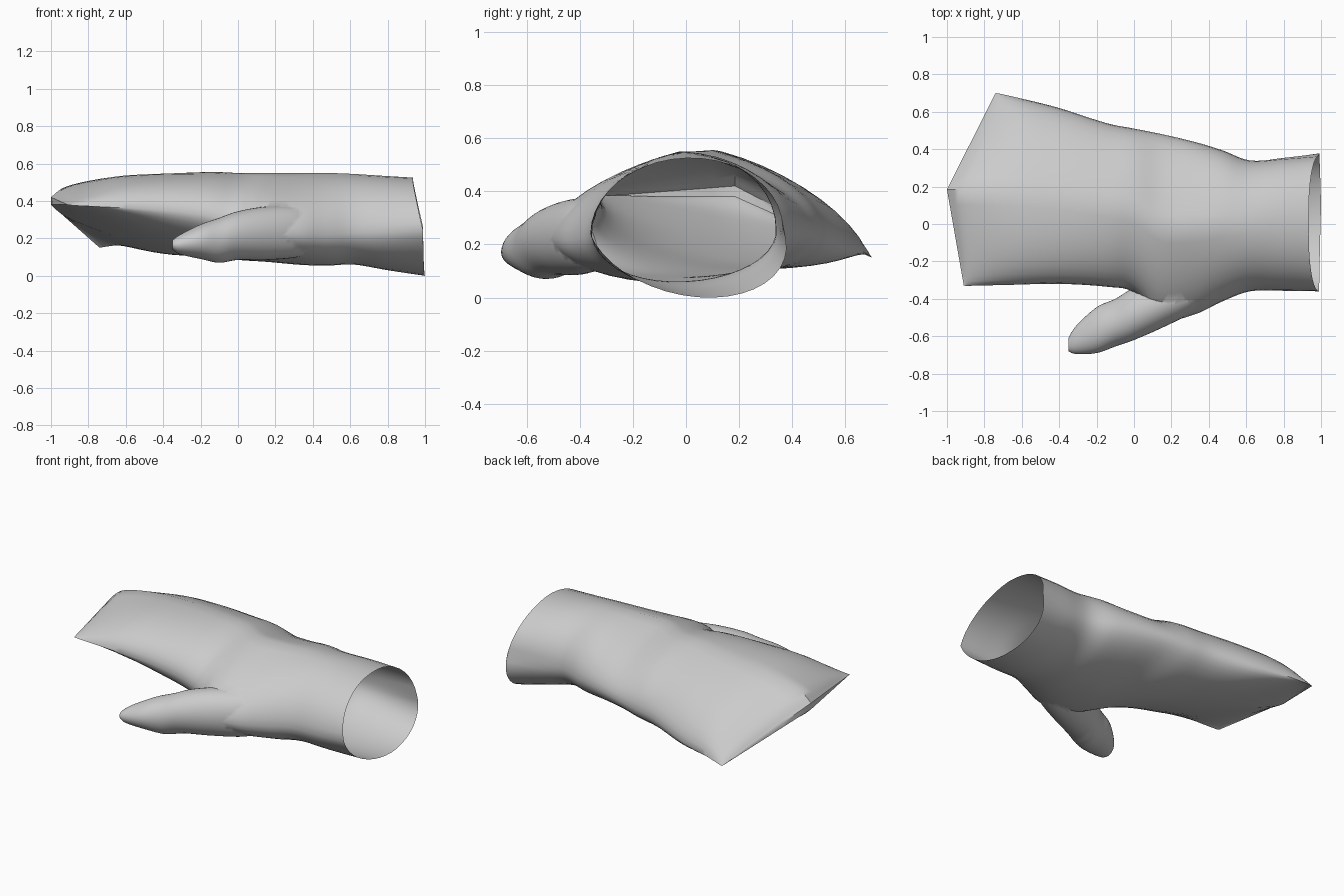
import bpy, bmesh, math

cube = bpy.data.objects.get("Cube")
if cube:
    bpy.data.objects.remove(cube, do_unlink=True)

HALF = 20   # steps across each half of a cross-section
SUB = 5     # rings between stations

grey = bpy.data.materials.new("light_grey_fabric")
grey.use_nodes = True
grey.diffuse_color = (0.6, 0.6, 0.6, 1)
grey.node_tree.nodes["Principled BSDF"].inputs["Base Color"].default_value = (0.6, 0.6, 0.6, 1)


def smooth_stations(st):
    """Catmull-Rom interpolation between the key cross-sections."""
    out = []
    for i in range(len(st) - 1):
        a, b, c, d = st[max(i - 1, 0)], st[i], st[i + 1], st[min(i + 2, len(st) - 1)]
        for k in range(SUB):
            t = k / SUB
            out.append([0.5 * (2 * q + (r - p) * t + (2 * p - 5 * q + 4 * r - s) * t * t
                               + (3 * q - p - 3 * r + s) * t ** 3)
                        for p, q, r, s in zip(a, b, c, d)])
    out.append(list(st[-1]))
    return out


def ring(s):
    """Closed section: two side edges, an upper arc and a fuller lower arc."""
    x0, x1, bulge, y0, z0, y1, z1, top, bot, ridge, slant, skew = s
    pts = []
    for k in range(2 * HALF):
        a = math.pi * k / HALF
        u = (1 - math.cos(a)) / 2
        arc, peak = abs(math.sin(a)), 1 - abs(2 * u - 1)
        upper = k <= HALF
        w = ridge if upper else ridge ** 3
        h = arc + (peak - arc) * w
        x = x0 + (x1 - x0) * u + bulge * peak - (slant * arc if upper else 0)
        y = y0 + (y1 - y0) * u + (0 if upper else skew * arc)
        pts.append((x, y, z0 + (z1 - z0) * u + (top if upper else bot) * h))
    return pts


def loft(name, stations):
    bm = bmesh.new()
    rings = [[bm.verts.new(p) for p in ring(s)] for s in smooth_stations(stations)]
    n = 2 * HALF
    for a, b in zip(rings, rings[1:]):
        for k in range(n):
            bm.faces.new((a[k], a[(k + 1) % n], b[(k + 1) % n], b[k]))
    for r in (rings[0], rings[-1]):          # strip caps join upper and lower arcs
        for k in range(HALF):
            quad = [r[k], r[k + 1], r[(n - k - 1) % n], r[(n - k) % n]]
            bm.faces.new(list(dict.fromkeys(quad)))
    bmesh.ops.recalc_face_normals(bm, faces=bm.faces)
    me = bpy.data.meshes.new(name)
    bm.to_mesh(me)
    bm.free()
    me.materials.append(grey)
    ob = bpy.data.objects.new(name, me)
    bpy.context.collection.objects.link(ob)
    return ob


# Hand: x at each side, bulge, side edges (y, z), arc heights, ridge, cuff slant, skew
hand = loft("mitten", [
    (-.91, -.74, -.175, -.33, .38, .70, .15, .155, .115, 1, 0, 0),
    (-.86, -.71, -.125, -.33, .375, .695, .155, .215, .045, .7, 0, 0),
    (-.65, -.60, -.05, -.325, .365, .67, .17, .26, -.05, .3, 0, 0),
    (-.40, -.40, 0, -.32, .35, .62, .19, .275, -.13, .2, 0, 0),
    (-.15, -.15, 0, -.335, .32, .54, .23, .28, -.17, .2, 0, 0),
    (0, 0, 0, -.365, .27, .51, .24, .295, -.17, .2, 0, 0),
    (.15, .15, 0, -.51, .23, .48, .25, .31, -.165, .35, 0, 0),
    (.32, .32, 0, -.485, .22, .44, .26, .31, -.18, .3, 0, 0),
    (.47, .47, 0, -.415, .22, .395, .26, .31, -.185, .15, 0, 0),
    (.62, .62, 0, -.36, .23, .34, .26, .30, -.185, .05, .01, .01),
    (.80, .80, 0, -.357, .23, .35, .26, .29, -.215, 0, .03, .05),
    (.99, .99, .01, -.36, .24, .365, .26, .275, -.25, 0, .065, .10),
])

# Thumb: x, y range, z range
thumb_keys = [
    (-.35, -.68, -.61, .14, .19), (-.31, -.695, -.545, .115, .22),
    (-.20, -.69, -.445, .09, .275), (-.10, -.655, -.40, .07, .31),
    (0, -.62, -.34, .085, .345), (.15, -.555, -.28, .085, .37),
    (.32, -.47, -.25, .10, .37), (.45, -.38, -.22, .14, .34),
]
thumb = loft("thumb", [
    (x, x, 0, y0, (lo + hi) / 2, y1, (lo + hi) / 2, (hi - lo) / 2, (lo - hi) / 2, 0, 0, 0)
    for x, y0, y1, lo, hi in thumb_keys])

# Merge the thumb into the hand
join = hand.modifiers.new("join_thumb", "BOOLEAN")
join.operation = "UNION"
join.solver = "EXACT"
join.object = thumb
bpy.context.view_layer.objects.active = hand
hand.select_set(True)
bpy.ops.object.modifier_apply(modifier=join.name)
bpy.data.objects.remove(thumb, do_unlink=True)

# Open the cuff
bm = bmesh.new()
bm.from_mesh(hand.data)
bm.normal_update()
cap = [f for f in bm.faces if f.normal.x > 0.7 and f.calc_center_median().x > 0.88]
bmesh.ops.delete(bm, geom=cap, context="FACES")
bm.to_mesh(hand.data)
bm.free()

bpy.ops.object.shade_smooth_by_angle(angle=math.radians(40))
